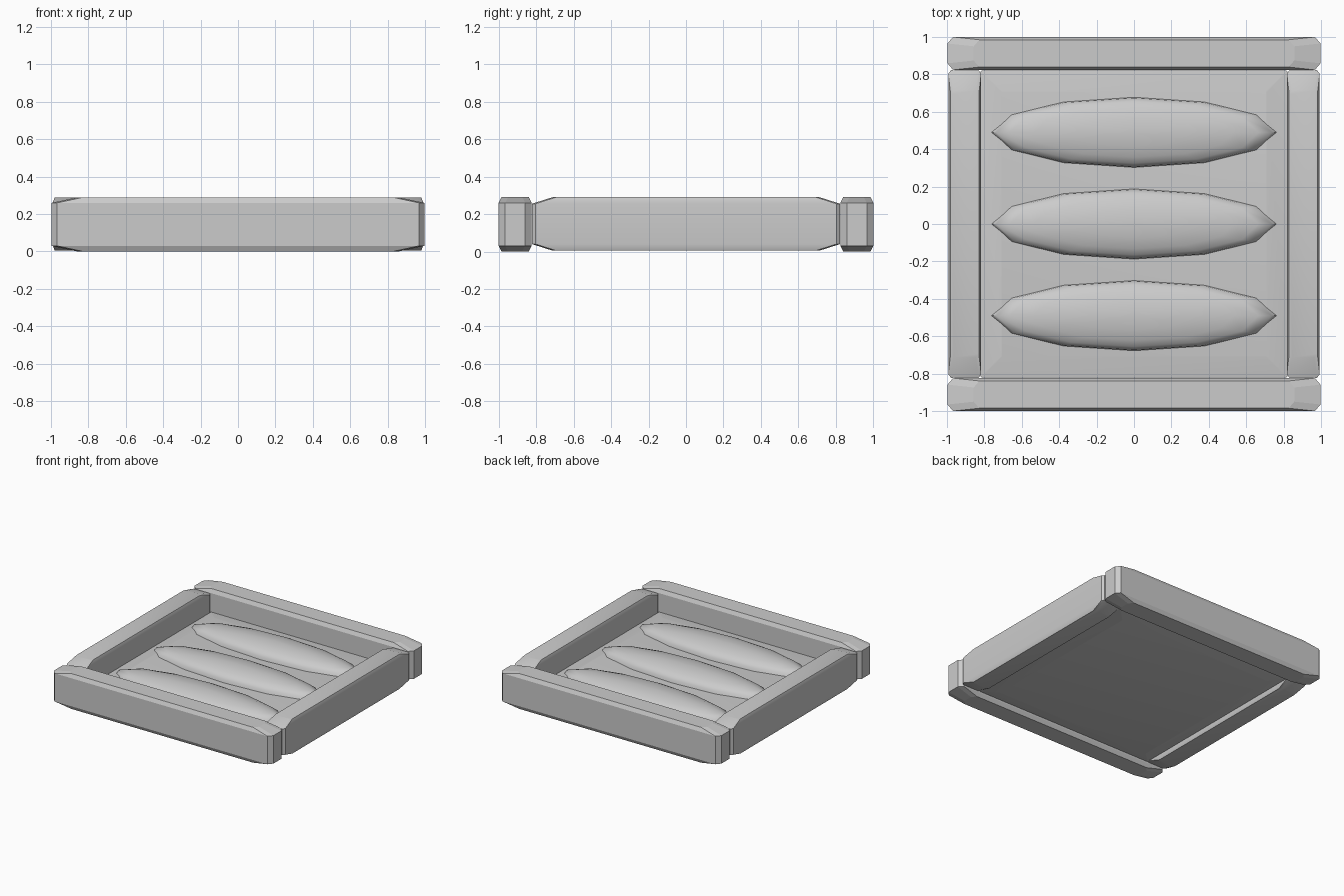
import bpy, bmesh, math

cube = bpy.data.objects.get("Cube")
if cube:
    bpy.data.objects.remove(cube, do_unlink=True)

grey = bpy.data.materials.new("plain grey")
grey.use_nodes = True
grey.diffuse_color = (0.6, 0.6, 0.6, 1)
grey.node_tree.nodes["Principled BSDF"].inputs["Base Color"].default_value = (0.6, 0.6, 0.6, 1)


def make_object(name, bm, smooth_angle=None):
    bmesh.ops.recalc_face_normals(bm, faces=bm.faces)
    mesh = bpy.data.meshes.new(name)
    bm.to_mesh(mesh)
    bm.free()
    mesh.materials.append(grey)
    obj = bpy.data.objects.new(name, mesh)
    bpy.context.collection.objects.link(obj)
    if smooth_angle:
        bpy.ops.object.select_all(action="DESELECT")
        bpy.context.view_layer.objects.active = obj
        obj.select_set(True)
        bpy.ops.object.shade_smooth_by_angle(angle=math.radians(smooth_angle))


def loft(name, bm, rings, smooth=None):
    """Join rings of vertices with quads and cap both ends."""
    count = len(rings[0])
    for a, b in zip(rings, rings[1:]):
        for i in range(count):
            j = (i + 1) % count
            bm.faces.new((a[i], a[j], b[j], b[i]))
    bm.faces.new(rings[0])
    bm.faces.new(rings[-1])
    make_object(name, bm, smooth)


def octagon(bm, center, hx, hy, cx, cy, z):
    """Ring of a rectangle whose corners are cut by cx and cy."""
    pts = [(hx - cx, -hy), (hx, cy - hy), (hx, hy - cy), (hx - cx, hy),
           (cx - hx, hy), (-hx, hy - cy), (-hx, cy - hy), (cx - hx, -hy)]
    return [bm.verts.new((center[0] + x, center[1] + y, z)) for x, y in pts]


def chamfered_block(name, center, half, cut, inset, z0, z1, dz, smooth=None):
    """Inset bottom, full body, inset top."""
    bm = bmesh.new()
    small = (half[0] - inset[0], half[1] - inset[1])
    levels = ((small, z0), (half, z0 + dz), (half, z1 - dz), (small, z1))
    rings = [octagon(bm, center, *size, *cut, z) for size, z in levels]
    loft(name, bm, rings, smooth)


# Frame planks: front and back run full width, sides fit between them
for name, s in (("front_plank", -1), ("back_plank", 1)):
    chamfered_block(name, (0, s * 0.912), (0.997, 0.088), (0.03, 0.035),
                    (0.14, 0.015), 0, 0.29, 0.03)
for name, s in (("right_plank", -1), ("left_plank", 1)):
    chamfered_block(name, (s * 0.905, 0), (0.088, 0.823), (0.015, 0.02),
                    (0.013, 0.11), 0.005, 0.29, 0.035, 30)

# Soil bed with gently sloping borders
chamfered_block("soil_bed", (0, 0), (0.82, 0.82), (0.005, 0.005),
                (0.11, 0.11), 0.018, 0.13, 0.022, 30)

# Three long mounds: a steep rim under a low rounded crown
mound_profile = ((1, 0.115), (0.965, 0.155), (0.87, 0.176), (0.7, 0.194),
                 (0.4, 0.21), (0.1, 0.216))
for name, y in (("front_mound", -0.49), ("middle_mound", 0), ("back_mound", 0.49)):
    bm = bmesh.new()
    angles = [math.tau * i / 12 for i in range(12)]
    rings = [[bm.verts.new((0.765 * r * math.cos(a), y + 0.19 * r * math.sin(a), z))
              for a in angles] for r, z in mound_profile]
    loft(name, bm, rings, 80)
